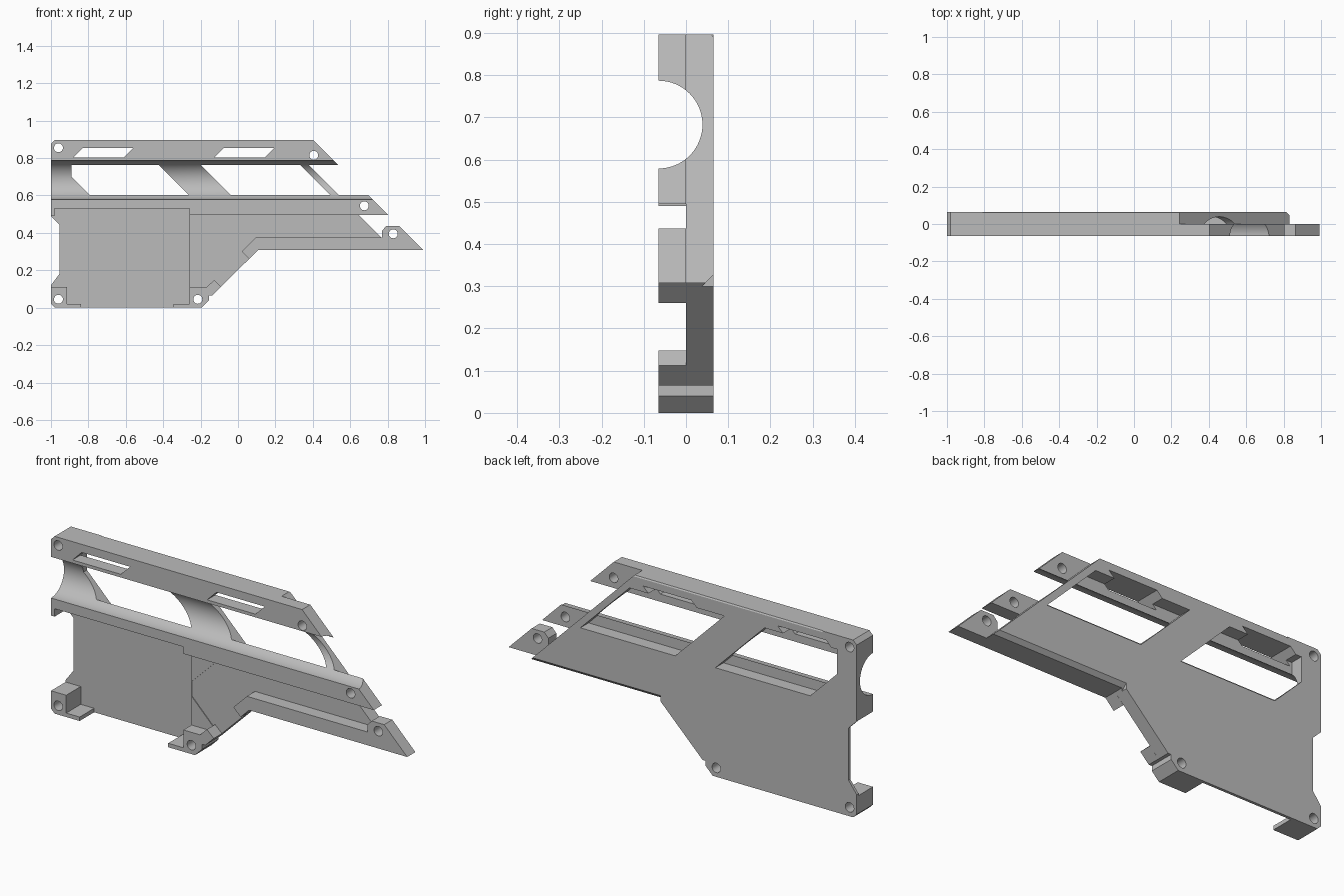
import bpy, bmesh, math
from mathutils import Vector

cube = bpy.data.objects.get("Cube")
if cube:
    bpy.data.objects.remove(cube, do_unlink=True)

FRONT, MID, BACK = -0.065, 0.0, 0.065
TOP = 0.896

mat = bpy.data.materials.new("plain grey")
mat.use_nodes = True
GREY = (0.5, 0.5, 0.5, 1)
mat.diffuse_color = GREY
mat.node_tree.nodes["Principled BSDF"].inputs["Base Color"].default_value = GREY


def prism(name, pts, lo, hi, axis="y"):
    """Extrude an (x, z) outline along y, or a (y, z) outline along x."""
    place = (lambda p, d: (p[0], d, p[1])) if axis == "y" else (lambda p, d: (d, p[0], p[1]))
    bm = bmesh.new()
    face = bm.faces.new([bm.verts.new(place(p, lo)) for p in pts])
    new = bmesh.ops.extrude_face_region(bm, geom=[face])["geom"]
    shift = Vector(place((0, 0), hi - lo))
    bmesh.ops.translate(bm, vec=shift, verts=[v for v in new if isinstance(v, bmesh.types.BMVert)])
    bmesh.ops.recalc_face_normals(bm, faces=bm.faces)
    mesh = bpy.data.meshes.new(name)
    bm.to_mesh(mesh)
    bm.free()
    mesh.materials.append(mat)
    obj = bpy.data.objects.new(name, mesh)
    bpy.context.collection.objects.link(obj)
    return obj


def circle(cx, cz, r, n):
    return [(cx + r * math.cos(math.tau * i / n), cz + r * math.sin(math.tau * i / n))
            for i in range(n)]


def carve(obj, cutters):
    for c in cutters:
        mod = obj.modifiers.new("cut", "BOOLEAN")
        mod.operation, mod.solver, mod.object = "DIFFERENCE", "EXACT", c
    bpy.context.view_layer.update()
    done = obj.evaluated_get(bpy.context.evaluated_depsgraph_get())
    mesh = bpy.data.meshes.new_from_object(done)
    obj.modifiers.clear()
    obj.data = mesh


# Cutters: bore, screw holes, slots, windows, recesses, chamfers
bore = prism("bore_cutter", circle(FRONT, 0.683, 0.104, 64), -1.2, 1.2, "x")
holes = [prism("hole_cutter", circle(x, z, 0.024, 24), -0.2, 0.2) for x, z in
         [(-0.96, 0.855), (0.405, 0.815), (0.675, 0.545),
          (0.83, 0.395), (-0.96, 0.045), (-0.215, 0.045)]]
slots = [prism("slot_cutter", [(x, 0.803), (x + 0.27, 0.803), (x + 0.322, 0.855), (x + 0.052, 0.855)],
               -0.2, 0.2) for x in (-0.88, -0.127)]
windows = [
    prism("window_cutter", [(-0.89, 0.825), (-0.485, 0.825), (-0.21, 0.55), (-0.74, 0.55), (-0.89, 0.7)],
          -0.2, 0.2),
    prism("window_cutter", [(-0.26, 0.825), (0.27, 0.825), (0.545, 0.55), (0.015, 0.55)], -0.2, 0.2)]
panel = prism("panel_cutter", [(-1.1, -0.1), (-0.26, -0.1), (-0.26, 0.53),
                               (-0.98, 0.53), (-0.98, 0.49), (-1.1, 0.49)], -0.2, 0.051)
diamond = prism("diamond_cutter", [(-0.12, 0.468), (0.06, 0.288), (-0.12, 0.115),
                                   (-0.259, 0.255), (-0.259, 0.33)], -0.1, 0.004)
chamfers = [
    prism("chamfer_cutter", [(0.045, 0.92), (0.09, 0.92), (0.09, 0.852)], -0.81, 0.5, "x"),
    prism("chamfer_cutter", [(0.035, 0.297), (0.09, 0.297), (0.09, 0.352)], 0.098, 1.0, "x")]
cutters = [bore, *holes, *slots, *windows, panel, diamond, *chamfers]

# Back plate
plate = prism("back_plate", [
    (-0.98, 0), (-0.195, 0), (-0.155, 0.04), (-0.155, 0.065), (-0.138, 0.065), (0.107, 0.308),
    (0.832, 0.308), (0.244, TOP), (-0.98, TOP), (-1, 0.876), (-1, 0.49), (-0.955, 0.445),
    (-0.955, 0.18), (-1, 0.12), (-1, 0.02)], MID, BACK)
carve(plate, cutters)

# Rails and bosses standing in front of the plate
upper_rail = prism("upper_rail", [(-1, 0.755), (0.545, 0.755), (0.404, TOP), (-0.98, TOP), (-1, 0.876)],
                   FRONT, MID)
carve(upper_rail, [bore, *holes[:2], *slots])

middle_rail = prism("middle_rail", [
    (-1, 0.49), (-0.98, 0.49), (-0.98, 0.53), (-0.26, 0.53), (-0.26, 0.495),
    (0.805, 0.495), (0.695, 0.605), (-1, 0.605)], FRONT, MID)
carve(middle_rail, [bore, holes[2]])

lower_rail = prism("lower_rail", [
    (0.992, 0.308), (0.107, 0.308), (0.06, 0.26), (0.02, 0.3), (0.095, 0.375),
    (0.77, 0.375), (0.77, 0.412), (0.793, 0.437), (0.863, 0.437)], FRONT, MID)
carve(lower_rail, [holes[3]])

left_boss = prism("corner_boss", [
    (-1, 0.02), (-0.98, 0), (-0.84, 0), (-0.84, 0.02), (-0.915, 0.02), (-0.915, 0.11), (-1, 0.11)],
    FRONT, 0.051)
carve(left_boss, [holes[4]])

right_boss = prism("foot_boss", [
    (-0.26, 0), (-0.195, 0), (-0.155, 0.04), (-0.155, 0.065), (-0.138, 0.065),
    (-0.09, 0.112), (-0.128, 0.148), (-0.167, 0.11), (-0.26, 0.11)], FRONT, MID)
carve(right_boss, [holes[5]])

foot_shelf = prism("foot_shelf", [(-0.345, 0), (-0.26, 0), (-0.26, 0.02), (-0.345, 0.02)], FRONT, 0.051)

for c in cutters:
    bpy.data.objects.remove(c, do_unlink=True)

# Smooth the bore and holes, keep edges sharp
bpy.ops.object.select_all(action="DESELECT")
parts = [plate, upper_rail, middle_rail, lower_rail, left_boss, right_boss, foot_shelf]
for p in parts:
    p.select_set(True)
bpy.context.view_layer.objects.active = plate
bpy.ops.object.shade_smooth_by_angle(angle=math.radians(30))
